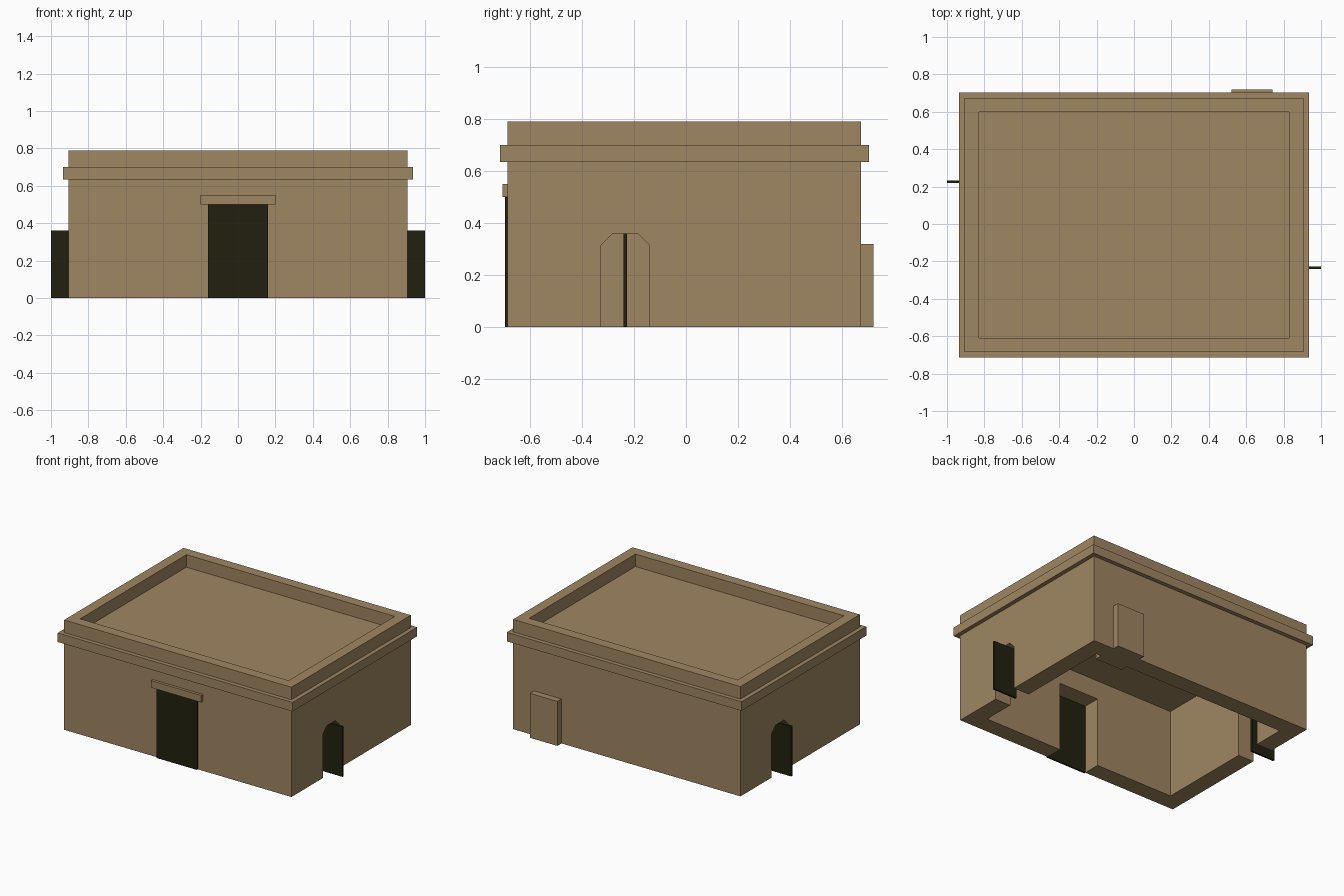
import bpy
import bmesh
from mathutils import Matrix

if "Cube" in bpy.data.objects:
    bpy.data.objects.remove(bpy.data.objects["Cube"], do_unlink=True)


def make_material(name, color):
    mat = bpy.data.materials.new(name)
    mat.use_nodes = True
    mat.diffuse_color = color
    bsdf = next(n for n in mat.node_tree.nodes if n.type == 'BSDF_PRINCIPLED')
    bsdf.inputs["Base Color"].default_value = color
    return mat


sandstone = make_material("sandstone", (0.347, 0.238, 0.12, 1))
dark_wood = make_material("dark_wood", (0.016, 0.0145, 0.005, 1))


def finish(name, bm, mat):
    bmesh.ops.recalc_face_normals(bm, faces=bm.faces)
    mesh = bpy.data.meshes.new(name)
    bm.to_mesh(mesh)
    bm.free()
    mesh.materials.append(mat)
    obj = bpy.data.objects.new(name, mesh)
    bpy.context.collection.objects.link(obj)
    return obj


def box(name, x, y, z, mat=sandstone):
    """Box from (low, high) ranges on each axis."""
    bm = bmesh.new()
    size = [r[1] - r[0] for r in (x, y, z)]
    centre = [(r[0] + r[1]) / 2 for r in (x, y, z)]
    bmesh.ops.create_cube(bm, size=1, matrix=Matrix.Translation(centre) @ Matrix.Diagonal((*size, 1)))
    return finish(name, bm, mat)


def arch(name, x, y_mid, half, height):
    """Doorway prism along x with clipped upper corners."""
    clip = 0.045
    profile = [(-half, -0.1), (half, -0.1), (half, height - clip), (half - clip, height),
               (clip - half, height), (-half, height - clip)]
    bm = bmesh.new()
    face = bm.faces.new([bm.verts.new((x[0], y_mid + y, z)) for y, z in profile])
    side = bmesh.ops.extrude_face_region(bm, geom=[face])
    verts = [v for v in side["geom"] if isinstance(v, bmesh.types.BMVert)]
    bmesh.ops.translate(bm, verts=verts, vec=(x[1] - x[0], 0, 0))
    return finish(name, bm, sandstone)


def cut(obj, cutter):
    cutter.hide_render = True
    mod = obj.modifiers.new("opening", 'BOOLEAN')
    mod.operation = 'DIFFERENCE'
    mod.solver = 'EXACT'
    mod.object = cutter
    bpy.context.view_layer.objects.active = obj
    bpy.ops.object.modifier_apply(modifier=mod.name)
    bpy.data.objects.remove(cutter, do_unlink=True)


# Overall plan of the hall
W, FRONT, BACK = 0.905, -0.685, 0.673
WALL, RIM, LEDGE = 0.125, 0.075, 0.03
SLAB_LOW, SLAB_TOP, TOP = 0.635, 0.70, 0.79


def plan(inset):
    return (inset - W, W - inset), (FRONT + inset, BACK - inset)


# Hollow walls with front doorway and two arched side doorways
walls = box("walls", *plan(0), (0, SLAB_LOW))
cut(walls, box("room_cutter", *plan(WALL), (-0.1, 0.8)))
cut(walls, box("front_cutter", (-0.16, 0.16), (FRONT - 0.1, FRONT + 0.2), (-0.1, 0.5)))

# Side doors turned open on a central pivot
for name, side, y in (("left", 1, -0.233), ("right", -1, 0.225)):
    reach = sorted((side * 0.7, side * 1.1))
    cut(walls, arch(name + "_cutter", reach, y, 0.093, 0.36))
    box(name + "_door", sorted((side * 0.81, side)), (y - 0.007, y + 0.007), (0, 0.36), dark_wood)

# Roof slab with projecting cornice, and parapet above
box("roof_cornice", *plan(-LEDGE), (SLAB_LOW, SLAB_TOP))
parapet = box("parapet", *plan(0), (SLAB_TOP, TOP))
cut(parapet, box("parapet_cutter", *plan(RIM), (0.6, 1)))

# Front door and lintel
box("front_door", (-0.16, 0.16), (FRONT - 0.011, FRONT), (0, 0.5), dark_wood)
box("front_lintel", (-0.2, 0.2), (FRONT - 0.02, FRONT), (0.5, 0.55))

# Stone block set through the back wall
box("back_block", (0.52, 0.74), (0.495, 0.72), (0, 0.32))
